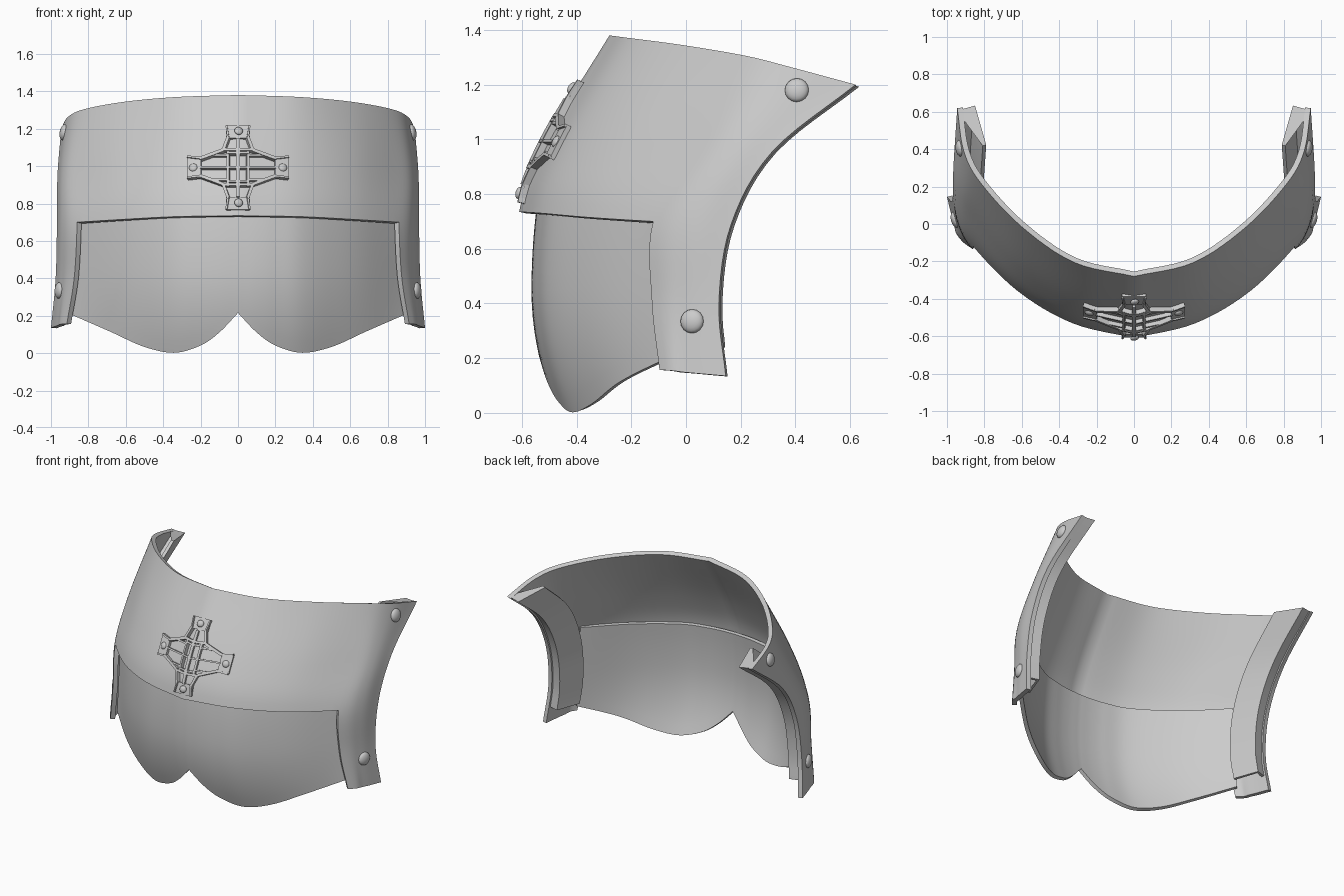
import bpy, bmesh, math
from mathutils import Vector, Matrix
from mathutils.bvhtree import BVHTree

if "Cube" in bpy.data.objects:
    bpy.data.objects.remove(bpy.data.objects["Cube"])


def spline(pts, steps):
    """Smooth curve through points, evaluated evenly per span."""
    pts = [Vector(p) for p in pts]
    ext = [2 * pts[0] - pts[1]] + pts + [2 * pts[-1] - pts[-2]]
    out = []
    for k in range(len(pts) - 1):
        a, b, c, d = ext[k:k + 4]
        for s in range(steps):
            t = s / steps
            out.append(0.5 * (2 * b + (c - a) * t + (2 * a - 5 * b + 4 * c - d) * t ** 2
                              + (3 * b - a - 3 * c + d) * t ** 3))
    return out + [pts[-1]]


def finish(name, bm, thickness=0, mirror=True, angle=35):
    me = bpy.data.meshes.new(name)
    bm.to_mesh(me)
    ob = bpy.data.objects.new(name, me)
    bpy.context.collection.objects.link(ob)
    bpy.ops.object.select_all(action='DESELECT')
    bpy.context.view_layer.objects.active = ob
    ob.select_set(True)
    if mirror:
        ob.modifiers.new("mirror", 'MIRROR').merge_threshold = 0.0005
    if thickness:
        m = ob.modifiers.new("thickness", 'SOLIDIFY')
        m.thickness = thickness
        m.offset = -1
    for m in list(ob.modifiers):
        bpy.ops.object.modifier_apply(modifier=m.name)
    bpy.ops.object.shade_smooth_by_angle(angle=math.radians(angle))
    return ob


def sheet(cols, keep=lambda i, j: True):
    """Grid surface from a list of columns running downwards."""
    bm = bmesh.new()
    v = [[bm.verts.new(p) for p in c] for c in cols]
    for i in range(len(v) - 1):
        for j in range(len(v[0]) - 1):
            if keep(i, j):
                bm.faces.new((v[i][j], v[i][j + 1], v[i + 1][j + 1], v[i + 1][j]))
    bmesh.ops.delete(bm, geom=[p for p in bm.verts if not p.link_faces], context='VERTS')
    return bm


# Upper plate with side straps: half surface, centre to rear edge, top to bottom
S = 6
rows = [
    [(0, -.28, 1.38), (.32, -.205, 1.37), (.6, -.015, 1.345), (.82, .22, 1.305), (.91, .39, 1.262), (.945, .62, 1.2)],
    [(0, -.51, 1.0), (.33, -.425, .99), (.62, -.235, .985), (.855, .04, .98), (.935, .17, .97), (.965, .315, .955)],
    [(0, -.61, .735), (.33, -.53, .73), (.62, -.36, .715), (.86, -.12, .70), (.94, .02, .695), (.968, .165, .69)],
    [(0, -.62, .41), (.33, -.54, .41), (.62, -.37, .41), (.875, -.125, .41), (.945, .0, .40), (.975, .12, .40)],
    [(0, -.58, .16), (.33, -.5, .16), (.62, -.35, .16), (.915, -.097, .157), (.965, .01, .147), (1.0, .145, .135)],
]
curves = [spline(r, S) for r in rows]
cols = [spline([c[i] for c in curves], S) for i in range(len(curves[0]))]
bm = sheet(cols, lambda i, j: j < 2 * S or i >= 3 * S)
tree = BVHTree.FromBMesh(bm)
finish("upper_plate", bm, 0.03)

# Folded channel along each rear edge, closed at the top
edge = [p for p in cols[-1] if p.z > 0.26]
edge.append(Vector((.988, .13, .24)))
n = len(edge) - 1
back, inner = [], []
for k, p in enumerate(edge):
    up = 1 - k / n
    p = p + Vector((-.005, -.012, 0))
    edge[k] = p
    back.append(p + Vector((-.09, .025, -.008 * up)))
    inner.append(p + Vector((-.15, -.14 - .045 * up, .03 * up)))
bm = sheet([edge, back, inner])
bm.verts.ensure_lookup_table()
bm.faces.new([bm.verts[i * (n + 1)] for i in range(3)])
finish("rear_channel", bm, 0.02, angle=30)

# Lower plate with two rounded lobes and a centre notch
lower = spline([(0, -.565, .215), (.1, -.56, .11), (.2, -.545, .04), (.34, -.508, 0.002),
                (.5, -.415, .035), (.68, -.275, .115), (.89, -.06, .205)], 6)
cols = []
for p in lower:
    col = []
    for j in range(13):
        z = .76 + (p.z - .76) * j / 12
        d = (z - .45) / (.31 if z > .45 else .45)
        curl = (.02 if z > .45 else .095) * d * d * (1 - (p.x / .9) ** 4)
        col.append((p.x * (1 - .06 * (z - .2)), p.y + curl, z))
    cols.append(col)
finish("lower_plate", sheet(cols), 0.025)


# Emblem: bars laid on the curved plate
def on_front(x, z, h):
    loc, nor, _, _ = tree.ray_cast(Vector((abs(x) + 1e-4, -2, z)), Vector((0, 1, 0)))
    nor = nor if nor.y < 0 else -nor
    q = loc + nor * h
    return Vector((q.x if x >= 0 else -q.x, q.y, q.z))


CZ = 0.985


def bar(bm, a, b, w, h, steps=5):
    a, b = Vector(a), Vector(b)
    d = (b - a).normalized()
    s = Vector((-d.y, d.x)) * w / 2
    prev = None
    for k in range(steps + 1):
        c = a.lerp(b, k / steps)
        ring = [bm.verts.new(on_front(q.x, CZ + q.y, t))
                for q, t in ((c - s, -.005), (c + s, -.005), (c + s, h), (c - s, h))]
        if prev:
            for m in range(4):
                bm.faces.new((prev[m], prev[(m + 1) % 4], ring[(m + 1) % 4], ring[m]))
        else:
            bm.faces.new(ring)
        prev = ring
    bm.faces.new(prev[::-1])


bm = bmesh.new()
for s in (-1, 1):
    bar(bm, (0, s * .155), (0, s * .222), .12, .018)             # top and bottom pads
    bar(bm, (s * .195, 0), (s * .268, 0), .11, .018)             # side pads
    for e in (-1, 1):
        bar(bm, (e * .048, s * .16), (e * .075, s * .09), .016, .026)
        bar(bm, (e * .075, s * .09), (e * .2, s * .045), .016, .026)
        bar(bm, (e * .048, s * .16), (e * .058, s * .22), .01, .026)
        bar(bm, (e * .2, s * .048), (e * .266, s * .056), .01, .026)
        bar(bm, (e * .055, s * .065), (e * .13, s * .065), .01, .022)
    bar(bm, (s * .05, -.1), (s * .05, .1), .014, .024)
    bar(bm, (-.05, s * .075), (.05, s * .075), .01, .024)
    bar(bm, (-.075, s * .092), (.075, s * .092), .014, .026)
    bar(bm, (0, s * .092), (0, s * .155), .01, .022)
bar(bm, (0, -.09), (0, .09), .01, .024)
bar(bm, (-.2, 0), (.2, 0), .01, .022, 8)
bmesh.ops.recalc_face_normals(bm, faces=bm.faces)
finish("cross_emblem", bm, mirror=False, angle=30)


# Domed rivets on emblem and straps
def dome(bm, loc, nor, r, flat):
    rot = nor.to_track_quat('Z', 'Y').to_matrix().to_4x4()
    bmesh.ops.create_uvsphere(bm, u_segments=16, v_segments=10, radius=r,
                              matrix=Matrix.Translation(loc) @ rot @ Matrix.Diagonal((1, 1, flat, 1)))


bm = bmesh.new()
for x, z in ((0, .195), (0, -.185), (.235, 0), (-.235, 0)):
    base, tip = on_front(x, CZ + z, .016), on_front(x, CZ + z, .05)
    dome(bm, base, tip - base, .023, .55)
finish("emblem_rivets", bm, mirror=False)

bm = bmesh.new()
for y, z in ((.405, 1.18), (.022, .335)):
    loc, nor, _, _ = tree.ray_cast(Vector((2, y, z)), Vector((-1, 0, 0)))
    dome(bm, loc, nor if nor.x > 0 else -nor, .044, .5)
finish("strap_rivets", bm)
